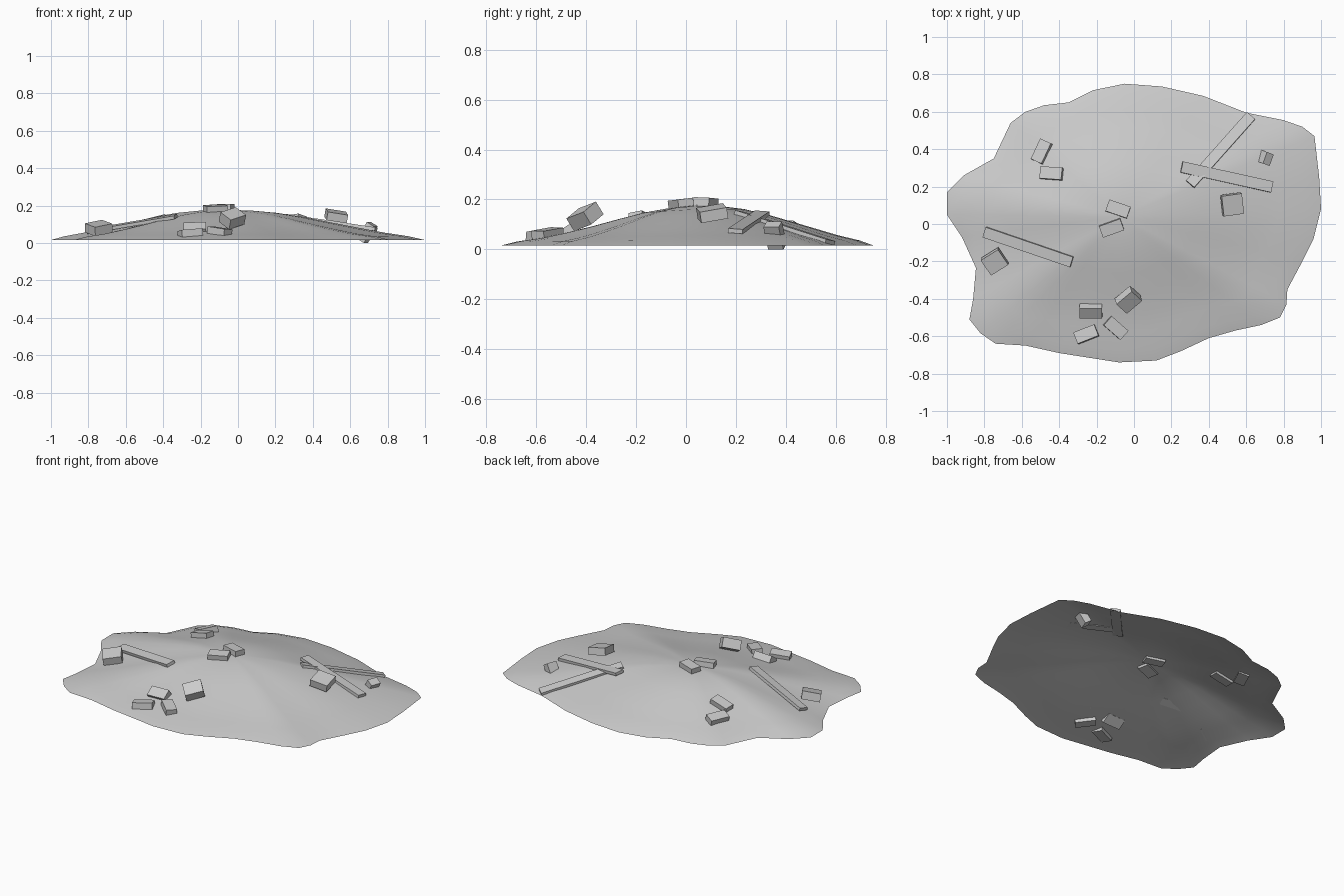
import bpy, bmesh, math
from mathutils import Vector, Euler, Matrix
from mathutils.bvhtree import BVHTree

if "Cube" in bpy.data.objects:
    bpy.data.objects.remove(bpy.data.objects["Cube"])

# Mound outline, seen from above
RIM = [(-1, .17), (-.91, .26), (-.75, .35), (-.66, .54), (-.58, .6), (-.48, .635), (-.35, .65),
       (-.22, .715), (-.05, .75), (.15, .735), (.37, .685), (.6, .595), (.8, .555), (.9, .52),
       (.965, .47), (.99, .25), (1, .08), (.96, -.08), (.9, -.2), (.82, -.35), (.815, -.43),
       (.78, -.5), (.68, -.54), (.54, -.57), (.4, -.61), (.25, -.68), (.12, -.73), (-.08, -.74),
       (-.4, -.69), (-.58, -.65), (-.74, -.64), (-.82, -.585), (-.88, -.51), (-.86, -.4),
       (-.845, -.235), (-.92, -.07), (-1, .05)]
# Radial height profile: (fraction towards rim, height)
PROFILE = [(1, .016), (.92, .036), (.8, .056), (.67, .083), (.54, .11), (.4, .139),
           (.27, .161), (.14, .173)]
CX, CY = -.07, .04

# Mound: open sheet built from rings
bm = bmesh.new()
rings = []
for t, z in PROFILE:
    ring = []
    for x, y in RIM:
        dx, dy = x - CX, y - CY
        a = math.atan2(dy / .78, dx)
        k = .5 * (1 - t)                      # inner rings round off to an ellipse
        px = CX + t * (dx * (1 - k) + math.cos(a) * .98 * k)
        py = CY + t * (dy * (1 - k) + math.sin(a) * .74 * k)
        front = max(0, -math.sin(a)) * .018 * math.sin(math.pi * t)
        ring.append(bm.verts.new((px, py, z - front)))
    rings.append(ring)
n = len(RIM)
for a, b in zip(rings, rings[1:]):
    for i in range(n):
        j = (i + 1) % n
        bm.faces.new((a[i], b[i], b[j], a[j]))
peak = bm.verts.new((CX, CY, .178))
for i in range(n):
    bm.faces.new((rings[-1][i], peak, rings[-1][(i + 1) % n]))
bmesh.ops.recalc_face_normals(bm, faces=bm.faces)
if peak.normal.z < 0:
    bmesh.ops.reverse_faces(bm, faces=bm.faces)
for f in bm.faces:
    f.smooth = True
bm.normal_update()
tree = BVHTree.FromBMesh(bm)
me = bpy.data.meshes.new("mound")
bm.to_mesh(me)
bm.free()
bpy.context.collection.objects.link(bpy.data.objects.new("mound", me))


def ground(x, y):
    loc, nor, _, _ = tree.ray_cast(Vector((x, y, 2)), Vector((0, 0, -1)))
    return loc.z, (nor if nor.z > 0 else -nor)


def block(name, size, matrix):
    b = bmesh.new()
    bmesh.ops.create_cube(b, size=1, matrix=matrix @ Matrix.Diagonal((*size, 1)))
    m = bpy.data.meshes.new(name)
    b.to_mesh(m)
    b.free()
    bpy.context.collection.objects.link(bpy.data.objects.new(name, m))


def tilted(x, y, z, roll, pitch, yaw):
    e = Euler([math.radians(v) for v in (roll, pitch, yaw)])
    return Matrix.Translation((x, y, z)) @ e.to_matrix().to_4x4()


# Bricks lying on the slope: x, y, yaw, extra roll
for i, (x, y, yaw, roll) in enumerate([(-.085, .08, -19, 0), (-.12, -.02, 20, 0), (-.493, .387, 65, 0),
                                       (-.44, .27, -5, 0), (-.23, -.465, 0, 22), (-.098, -.555, -42, -12),
                                       (-.255, -.59, 22, -14)]):
    z, nor = ground(x, y)
    q = Vector((0, 0, 1)).rotation_difference(nor)
    e = Euler((math.radians(roll), 0, math.radians(yaw)))
    block(f"brick_{i + 1}", (.12, .065, .045),
          Matrix.Translation((x, y, z + .008)) @ q.to_matrix().to_4x4() @ e.to_matrix().to_4x4())

# Tumbled chunks: size, position and angles
for i, (size, pose) in enumerate([((.11, .1, .05), (-.745, -.2, .08, 12, -10, 32)),
                                  ((.11, .085, .06), (-.03, -.405, .132, 30, -14, 40)),
                                  ((.11, .11, .045), (.525, .105, .145, 10, 9, 8)),
                                  ((.105, .065, .045), (.692, .357, .056, 0, -58, -20))]):
    block(f"chunk_{i + 1}", size, tilted(*pose))

# Planks: start and end of the centre line, width
for i, (p, q, w) in enumerate([((-.8, -.043, .062), (-.333, -.203, .142), .058),
                               ((.255, .305, .145), (.738, .198, .073), .06),
                               ((.3, .213, .145), (.625, .578, .028), .058)]):
    p, q = Vector(p), Vector(q)
    ax = (q - p).normalized()
    mid = (p + q) / 2
    nor = ground(mid.x, mid.y)[1]
    side = nor.cross(ax).normalized()
    rot = Matrix((ax, side, ax.cross(side))).transposed().to_4x4()
    block(f"plank_{i + 1}", ((q - p).length, w, .018), Matrix.Translation(mid) @ rot)
